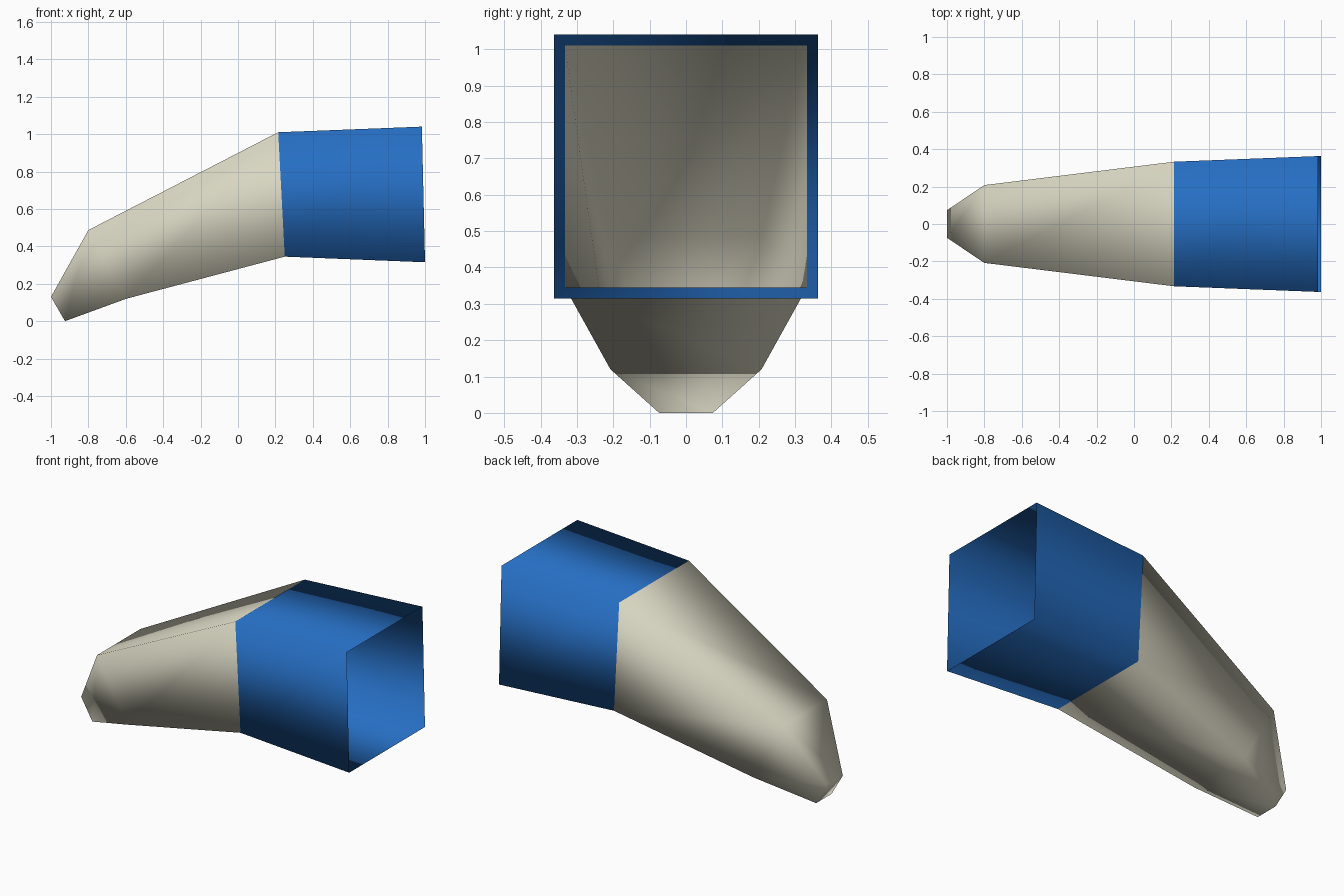
import bpy, bmesh

if "Cube" in bpy.data.objects:
    bpy.data.objects.remove(bpy.data.objects["Cube"])


def material(name, rgb):
    m = bpy.data.materials.new(name)
    m.diffuse_color = (*rgb, 1)
    m.use_nodes = True
    m.node_tree.nodes["Principled BSDF"].inputs["Base Color"].default_value = m.diffuse_color
    return m


def square_tube(name, rings, mat, close_tip=False):
    """Loft square sections: (top x, top z, bottom x, bottom z, half width)."""
    bm = bmesh.new()
    loops = []
    for tx, tz, bx, bz, w in rings:
        pts = [(tx, -w, tz), (tx, w, tz), (bx, w, bz), (bx, -w, bz)]
        loops.append([bm.verts.new(p) for p in pts])
    for a, b in zip(loops, loops[1:]):
        for i in range(4):
            j = (i + 1) % 4
            bm.faces.new((a[i], a[j], b[j], b[i]))
    if close_tip:
        bm.faces.new(loops[0][::-1])
    for f in bm.faces:
        f.smooth = True
    bm.normal_update()
    # rings run along +x, so the top faces must point up
    if max(bm.faces, key=lambda f: abs(f.normal.z)).normal.z * \
       (1 if max(bm.faces, key=lambda f: abs(f.normal.z)).calc_center_median().z > 0.6 else -1) < 0:
        bmesh.ops.reverse_faces(bm, faces=bm.faces[:])
    me = bpy.data.meshes.new(name)
    bm.to_mesh(me)
    bm.free()
    me.materials.append(mat)
    ob = bpy.data.objects.new(name, me)
    bpy.context.collection.objects.link(ob)
    return ob


cream = material("cream", (0.72, 0.70, 0.56))
blue = material("blue", (0.019, 0.155, 0.54))

tip = (-1.0, 0.13, -0.925, 0.0, 0.074)
knuckle = (-0.80, 0.487, -0.597, 0.12, 0.208)
cuff = (0.215, 1.01, 0.25, 0.345, 0.333)
opening = (0.983, 1.04, 1.0, 0.315, 0.363)

# Tapered, bent lower part with a closed tip
square_tube("lower_limb", [tip, knuckle, cuff], cream, close_tip=True)
# Thin open sleeve
square_tube("sleeve", [cuff, opening], blue)
